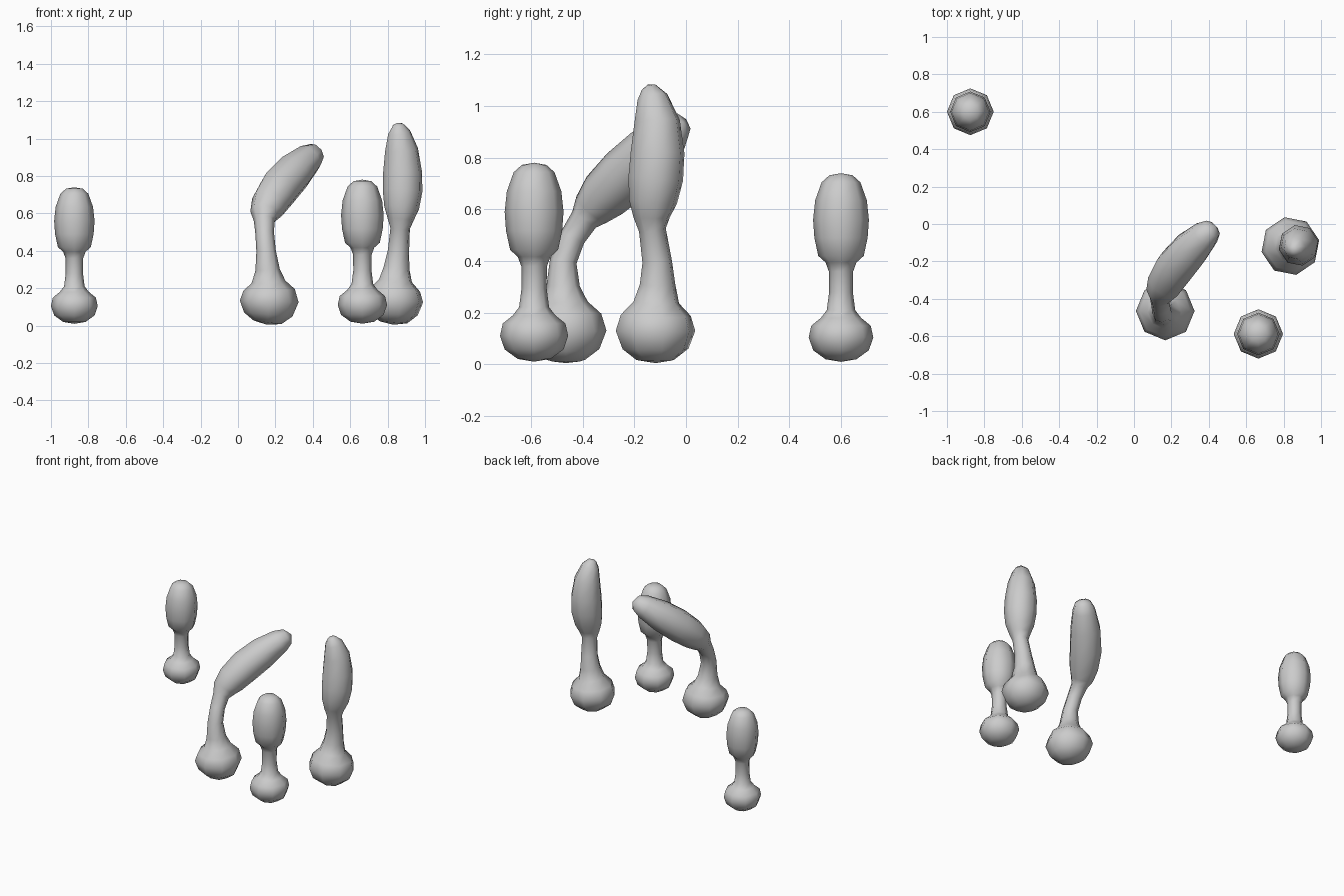
import bpy, bmesh, math
from mathutils import Vector

SIDES = 8


def stalk(name, stations, turn=0.0):
    """Loft eight-sided rings (x, y, z, radius) along a bent spine; ends close to a point."""
    pts = [Vector(s[:3]) for s in stations]
    bm = bmesh.new()
    rings = []
    side = Vector((math.cos(turn), math.sin(turn), 0))
    for i in range(1, len(pts) - 1):
        tan = (pts[i + 1] - pts[i - 1]).normalized()
        side = (side - tan * side.dot(tan)).normalized()
        other = tan.cross(side)
        ring = []
        for k in range(SIDES):
            a = math.tau * k / SIDES
            ring.append(bm.verts.new(
                pts[i] + stations[i][3] * (side * math.cos(a) + other * math.sin(a))))
        rings.append(ring)
    low, high = bm.verts.new(pts[0]), bm.verts.new(pts[-1])
    for k in range(SIDES):
        n = (k + 1) % SIDES
        bm.faces.new((low, rings[0][n], rings[0][k]))
        for a, b in zip(rings, rings[1:]):
            bm.faces.new((a[k], a[n], b[n], b[k]))
        bm.faces.new((rings[-1][k], rings[-1][n], high))
    for f in bm.faces:
        f.smooth = True
    mesh = bpy.data.meshes.new(name)
    bm.to_mesh(mesh)
    bm.free()
    obj = bpy.data.objects.new(name, mesh)
    bpy.context.collection.objects.link(obj)
    return obj


# Small upright stalks share one profile: (radius, height)
profile = [(0, .01), (.06, .02), (.108, .055), (.125, .105), (.115, .15),
           (.078, .18), (.055, .21), (.046, .28), (.047, .36), (.06, .395),
           (.088, .42), (.103, .49), (.108, .56), (.1, .635), (.075, .705),
           (.045, .732), (0, .74)]
for name, x, y, s in (("small_stalk_back", -.875, .6, 1.0),
                      ("small_stalk_front", .665, -.588, 1.055)):
    stalk(name, [(x, y, z * s, r * s) for r, z in profile])

# Tall stalk, leaning slightly
stalk("tall_stalk", [
    (.83, -.118, .005, 0), (.832, -.118, .018, .075), (.834, -.118, .06, .13),
    (.836, -.118, .13, .157), (.838, -.117, .19, .138), (.842, -.115, .24, .09),
    (.848, -.11, .31, .07), (.858, -.112, .4, .058), (.867, -.13, .52, .053),
    (.87, -.133, .57, .072), (.875, -.128, .63, .095), (.88, -.117, .72, .108),
    (.88, -.11, .82, .106), (.874, -.112, .94, .09), (.861, -.13, 1.035, .06),
    (.854, -.143, 1.072, .03), (.85, -.148, 1.083, 0)], turn=.2)

# Bent stalk, its head bowing towards the back right
stalk("bent_stalk", [
    (.155, -.465, .005, 0), (.158, -.465, .018, .075), (.162, -.465, .06, .13),
    (.167, -.465, .13, .157), (.166, -.466, .19, .138), (.163, -.47, .235, .09),
    (.158, -.476, .3, .065), (.15, -.475, .4, .052), (.143, -.44, .49, .05),
    (.14, -.395, .56, .055), (.142, -.365, .6, .078), (.168, -.315, .655, .1),
    (.222, -.23, .735, .111), (.3, -.14, .82, .105), (.38, -.06, .895, .08),
    (.418, -.026, .926, .054), (.436, -.01, .938, 0)])
